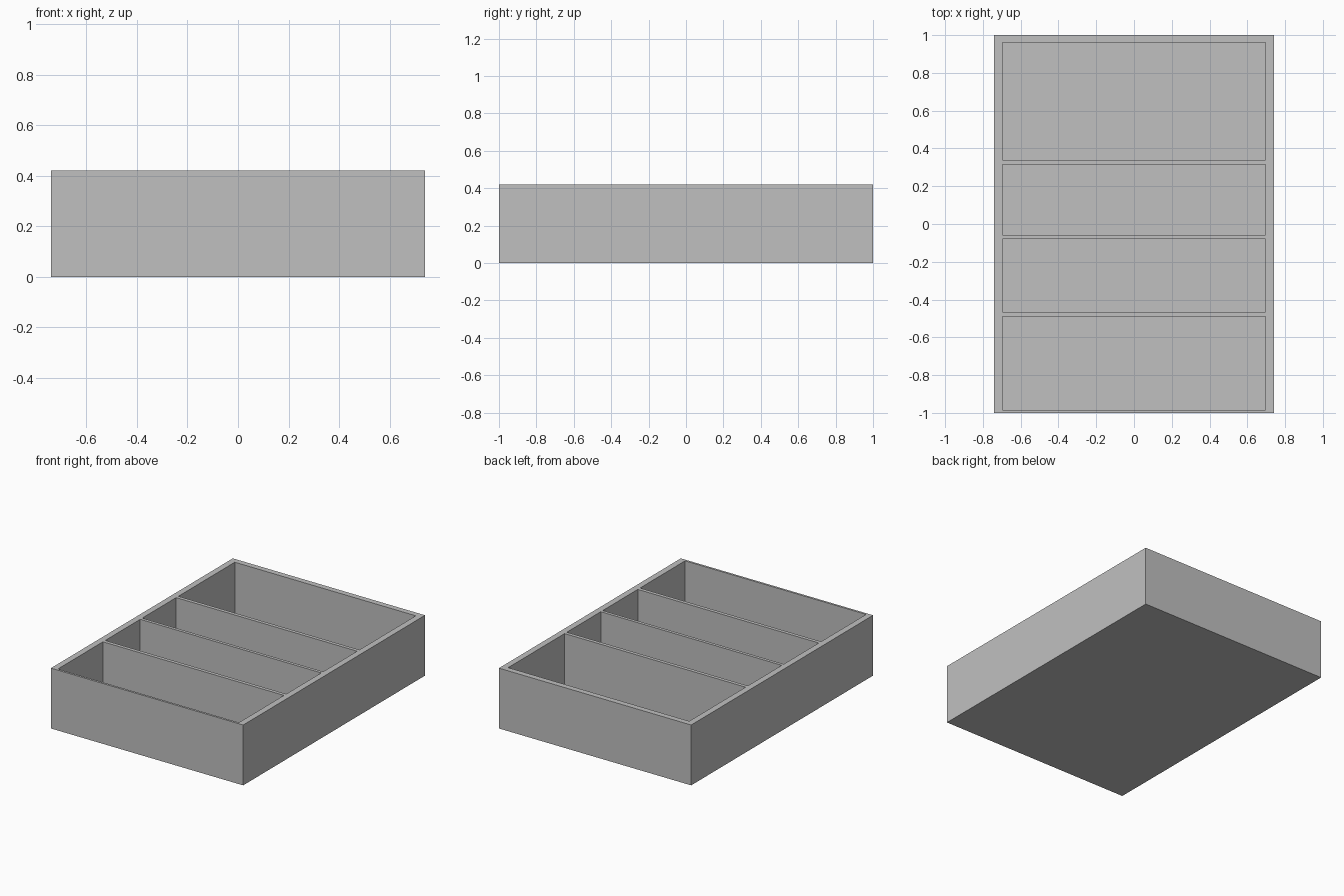
import bpy
import bmesh
from mathutils import Vector

cube = bpy.data.objects.get("Cube")
if cube:
    bpy.data.objects.remove(cube, do_unlink=True)

WIDTH, LENGTH, HEIGHT = 1.48, 2.0, 0.42
INNER_X = 0.697
FLOOR = 0.025
# front and back limits of each compartment
POCKETS = [(-0.985, -0.49), (-0.465, -0.08), (-0.058, 0.315), (0.34, 0.96)]

# Single grey material
grey = bpy.data.materials.new("plain grey")
grey.use_nodes = True
color = (0.527, 0.527, 0.527, 1)
grey.diffuse_color = color
grey.node_tree.nodes["Principled BSDF"].inputs["Base Color"].default_value = color

# Solid block for the tray
bm = bmesh.new()
bmesh.ops.create_cube(bm, size=1)
bmesh.ops.scale(bm, vec=(WIDTH, LENGTH, HEIGHT), verts=bm.verts)
bmesh.ops.translate(bm, vec=(0, 0, HEIGHT / 2), verts=bm.verts)


def slice_block(point, normal):
    bmesh.ops.bisect_plane(bm, geom=bm.verts[:] + bm.edges[:] + bm.faces[:],
                           plane_co=point, plane_no=normal)


# Score the wall and divider lines
for x in (-INNER_X, INNER_X):
    slice_block((x, 0, 0), (1, 0, 0))
for pocket in POCKETS:
    for y in pocket:
        slice_block((0, y, 0), (0, 1, 0))


def in_pocket(face):
    c = face.calc_center_median()
    return (face.normal.z > 0.9 and abs(c.x) < INNER_X
            and any(front < c.y < back for front, back in POCKETS))


# Sink the compartments down to the floor
bm.normal_update()
tops = [f for f in bm.faces if in_pocket(f)]
for face in tops:
    sunk = bmesh.ops.extrude_discrete_faces(bm, faces=[face])["faces"][0]
    bmesh.ops.translate(bm, vec=Vector((0, 0, FLOOR - HEIGHT)), verts=sunk.verts)

# Merge leftover flat slices and tidy the normals
bmesh.ops.dissolve_limit(bm, angle_limit=0.01, verts=bm.verts, edges=bm.edges)
bmesh.ops.recalc_face_normals(bm, faces=bm.faces)

mesh = bpy.data.meshes.new("divided_tray")
bm.to_mesh(mesh)
bm.free()
mesh.materials.append(grey)
tray = bpy.data.objects.new("divided_tray", mesh)
bpy.context.collection.objects.link(tray)
